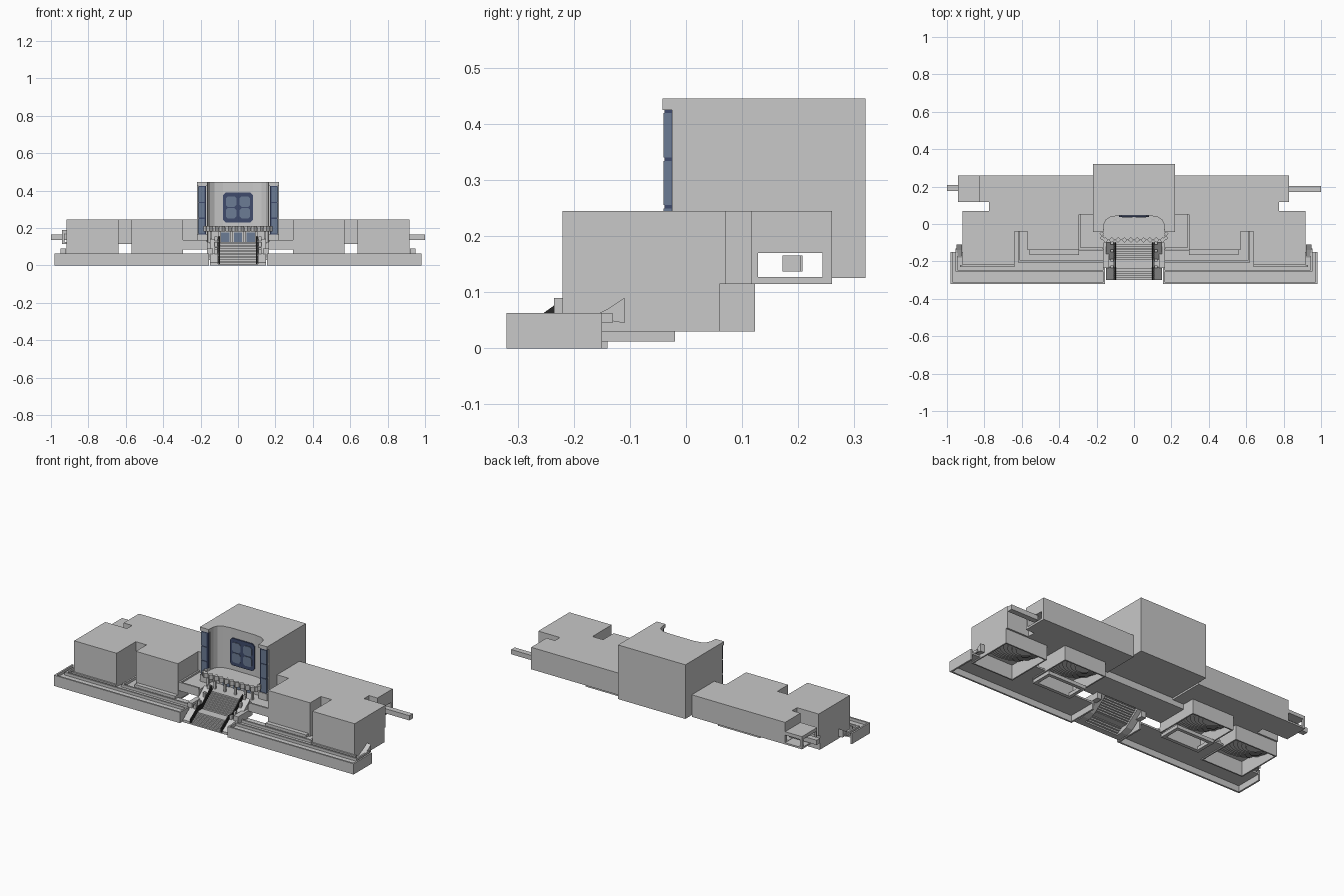
import bpy, bmesh, math

old = bpy.data.objects.get("Cube")
if old:
    bpy.data.objects.remove(old, do_unlink=True)


def material(name, rgb):
    m = bpy.data.materials.new(name)
    m.use_nodes = True
    m.diffuse_color = (*rgb, 1)
    m.node_tree.nodes["Principled BSDF"].inputs["Base Color"].default_value = (*rgb, 1)
    return m


STONE = material("pale stone", (0.58, 0.58, 0.58))
NAVY = material("navy frame", (0.05, 0.07, 0.15))
GLASS = material("blue glass", (0.15, 0.2, 0.3))
BLACK = material("black rail", (0.02, 0.02, 0.02))


def finish(name, bm, mat):
    bmesh.ops.recalc_face_normals(bm, faces=bm.faces)
    me = bpy.data.meshes.new(name)
    bm.to_mesh(me)
    bm.free()
    me.materials.append(mat)
    ob = bpy.data.objects.new(name, me)
    bpy.context.collection.objects.link(ob)
    return ob


def add_prism(bm, pts, lo, hi, axis="z"):
    """Extrude a 2D outline along z (points x, y), y (x, z) or x (y, z)."""
    put = {"z": lambda a, b, c: (a, b, c), "y": lambda a, b, c: (a, c, b),
           "x": lambda a, b, c: (c, a, b)}[axis]
    low = [bm.verts.new(put(a, b, lo)) for a, b in pts]
    top = [bm.verts.new(put(a, b, hi)) for a, b in pts]
    bm.faces.new(low)
    bm.faces.new(top)
    for i in range(len(pts)):
        j = (i + 1) % len(pts)
        bm.faces.new((low[i], low[j], top[j], top[i]))


def prism(name, pts, lo, hi, mat=STONE, axis="z"):
    bm = bmesh.new()
    add_prism(bm, pts, lo, hi, axis)
    return finish(name, bm, mat)


def rect(x0, x1, y0, y1):
    return [(x0, y0), (x1, y0), (x1, y1), (x0, y1)]


def box(name, x, y, z, mat=STONE):
    return prism(name, rect(*x, *y), *z, mat)


def boxes(name, spans, mat=STONE):
    bm = bmesh.new()
    for x, y, z in spans:
        add_prism(bm, rect(*x, *y), *z)
    return finish(name, bm, mat)


def octagon(cx, cz, w, h, c):
    return [(cx + sx * (w - a), cz + sz * (h - b)) for sx, sz, a, b in
            ((-1, -1, c, 0), (1, -1, c, 0), (1, -1, 0, c), (1, 1, 0, c),
             (1, 1, c, 0), (-1, 1, c, 0), (-1, 1, 0, c), (-1, -1, 0, c))]


def frame_spans(x, y, z, t):
    """Four thin walls around a rectangle."""
    return [(x, (y[0], y[0] + t), z), (x, (y[1] - t, y[1]), z),
            ((x[0], x[0] + t), y, z), ((x[1] - t, x[1]), y, z)]


# Tower with a recess open to the front and top
half = [(.22, .32), (.22, -.025), (.163, -.025), (.16, 0), (.15, .022), (.125, .038), (.08, .045)]
tower = prism("tower", half + [(-x, y) for x, y in reversed(half)], .125, .445)

# Long passage running through both wings and the tower
cutter = box("passage_cutter", (-1.2, 1.2), (.128, .243), (.127, .17))
cutter.hide_render = True
cutter.hide_viewport = True


def cut(ob):
    mod = ob.modifiers.new("passage", "BOOLEAN")
    mod.object = cutter
    mod.solver = "EXACT"


cut(tower)

wing_plan = [(.22, .26), (.83, .26), (.83, .117), (.775, .117), (.775, .07), (.917, .07),
             (.917, -.22), (.64, -.22), (.64, -.04), (.57, -.04), (.57, -.14), (.295, -.14),
             (.295, .05), (.22, .05)]

for s, side in ((1, "left"), (-1, "right")):
    def X(a, b):
        return tuple(sorted((s * a, s * b)))

    cut(prism(side + "_wing", [(s * x, y) for x, y in wing_plan], .115, .245))

    # Hall undercrofts with stepped seating undersides
    for kind, x, y in (("outer", (.64, .917), (-.22, .06)), ("inner", (.295, .57), (-.14, .123))):
        boxes(f"{side}_{kind}_hall_walls", frame_spans(X(*x), y, (.03, .115), .008))
        cx = s * (x[0] + x[1]) / 2
        bm = bmesh.new()
        for i in range(9):
            r = .05 + i * .022
            arc = []
            for k in range(13):
                a = math.pi + math.pi * k / 12
                px = cx + max(-.13, min(.13, r * math.cos(a)))
                arc.append((px, y[1] - .008 + r * math.sin(a)))
            add_prism(bm, arc, .035 + i * .008, .116)
        finish(f"{side}_{kind}_raked_seating", bm, STONE)
    boxes(side + "_hall_footing", frame_spans(X(.31, .56), (-.15, -.02), (.012, .032), .02))

    # Front terrace: retaining walls, floor and kerbs
    boxes(side + "_retaining_wall", [
        (X(.155, .98), (-.32, -.31), (0, .063)),
        (X(.97, .98), (-.31, -.15), (0, .063)),
        (X(.155, .165), (-.31, -.14), (0, .063))])
    boxes(side + "_terrace_floor", [
        (X(.165, .97), (-.31, -.22), (.036, .046)),
        (X(.917, .97), (-.22, -.15), (.036, .046)),
        (X(.165, .64), (-.22, -.14), (.036, .046)),
        (X(.57, .64), (-.14, -.04), (.036, .046))])
    boxes(side + "_terrace_kerbs", [
        (X(.165, .955), (-.255, -.245), (.046, .062)),
        (X(.945, .955), (-.245, -.13), (.046, .062)),
        (X(.64, .93), (-.23, -.22), (.046, .062)),
        (X(.165, .62), (-.205, -.195), (.046, .062)),
        (X(.61, .62), (-.195, -.04), (.046, .062)),
        (X(.295, .56), (-.165, -.14), (.046, .062))])
    prism(side + "_end_ramp", [(-.18, .05), (-.14, .05), (-.11, .045), (-.11, .09), (-.14, .07)],
          *X(.92, .948), axis="x")

    # Raised side platform beside the entrance
    box(side + "_platform", X(.16, .295), (-.135, .05), (.085, .125))
    boxes(side + "_platform_parapet", [
        (X(.165, .295), (-.135, -.125), (.125, .135)),
        (X(.285, .295), (-.125, .05), (.125, .135))])

    # Tower front pier with a glazed strip and a cap
    box(side + "_pier_cap", X(.163, .22), (-.042, -.02), (.425, .445))
    box(side + "_pier_base", X(.163, .22), (-.042, -.02), (.125, .165))
    box(side + "_pier_strip", X(.17, .212), (-.038, -.024), (.165, .425), NAVY)
    boxes(side + "_pier_panes", [
        (X(.178, .213), (-.04, -.026), (.17 + i * .085, .249 + i * .085)) for i in range(3)], GLASS)

    # Stair flank walls, posts and handrails
    slope = [(-.30, 0), (-.23, .05), (-.19, .05), (-.10, .125)]
    prism(side + "_stair_flank", slope[:1] + [(y, z + .015) for y, z in slope] +
          [(-.10, .085), (-.19, .015), (-.23, .0)], *X(.108, .15), axis="x")
    prism(side + "_handrail", [(y, z + .03) for y, z in slope] +
          [(y, z + .004) for y, z in reversed(slope)], *X(.097, .104), BLACK, axis="x")
    boxes(side + "_stair_posts", [
        (X(.11, .125), (y, y + .014), (z, z + .045))
        for y, z in ((-.235, .04), (-.2, .05), (-.15, .08), (-.11, .11))] + [
        (X(.135, .165), (-.235, -.1), (.05, .09))])

    # Side service arm
    y0 = .172 if s > 0 else .176
    box(side + "_service_arm", X(.82, 1), (y0, y0 + .032), (.137, .165))

# Open canopy at the right end of the building
boxes("end_canopy", [
    ((-.94, -.83), (.117, .26), (.17, .19)),
    ((-.94, -.83), (.117, .26), (.115, .125)),
    ((-.94, -.928), (.117, .127), (.125, .17)),
    ((-.94, -.928), (.245, .26), (.125, .17))])

# Entrance floor, back wall, columns and balcony
box("entrance_floor", (-.16, .16), (-.1, .05), (.085, .125))
box("entrance_wall", (-.163, .163), (-.01, .05), (.125, .19))
box("balcony", (-.165, .165), (-.085, .05), (.185, .2))
boxes("entrance_columns", [((x - .006, x + .006), (-.078, -.066), (.125, .186))
                           for x in (-.145, -.1, -.035, .035, .1, .145)])
boxes("entrance_doors", [((x - .022, x + .022), (-.014, -.009), (.125, .175))
                         for x in (-.068, 0, .068)], GLASS)
bm = bmesh.new()
for i in range(10):
    x = -.153 + i * .034
    add_prism(bm, [(x - .016, -.085), (x, -.1), (x + .016, -.085), (x, -.07)], .182, .21)
for s in (1, -1):
    for i in range(3):
        x, y = s * .172, -.075 + i * .022
        add_prism(bm, [(x - .012, y), (x, y - .012), (x + .012, y), (x, y + .012)], .182, .21)
finish("balcony_teeth", bm, STONE)

# Large window in the recess
prism("window_frame", octagon(0, .31, .08, .08, .014), .038, .046, NAVY, "y")
bm = bmesh.new()
for sx in (-1, 1):
    for sz in (-1, 1):
        add_prism(bm, octagon(sx * .037, .31 + sz * .031, .028, .028, .01), .035, .04, "y")
finish("window_panes", bm, GLASS)

# Entrance stair in two flights with a landing
flights = []
for y0, y1, z0, z1, n in ((-.30, -.23, 0, .05, 6), (-.19, -.10, .05, .125, 9)):
    for i in range(n):
        y = y0 + (y1 - y0) * i / n
        z = z0 + (z1 - z0) * (i + 1) / n
        flights.append(((-.108, .108), (y, y + (y1 - y0) / n), (max(0, z - .025), z)))
flights.append(((-.155, .155), (-.23, -.19), (.03, .05)))
boxes("entrance_stair", flights)
